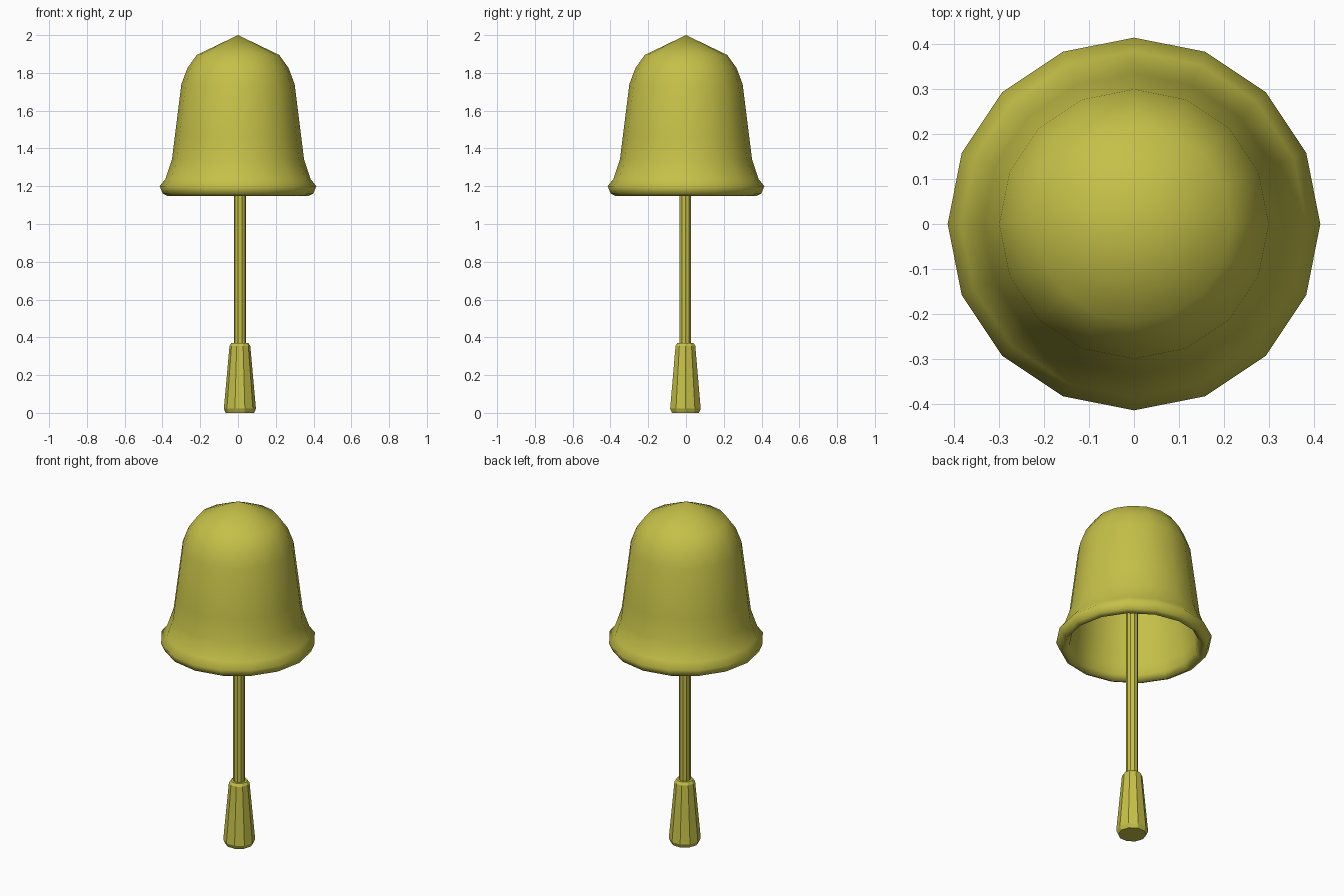
import bpy
import bmesh
import math

cube = bpy.data.objects.get("Cube")
if cube:
    bpy.data.objects.remove(cube, do_unlink=True)

# Single brass-like colour
brass = bpy.data.materials.new("brass_yellow")
colour = (0.56, 0.53, 0.065, 1.0)
brass.diffuse_color = colour
brass.use_nodes = True
brass.node_tree.nodes["Principled BSDF"].inputs["Base Color"].default_value = colour


def lathe(name, profile, sides, centre=(0.0, 0.0), smooth=False):
    """Revolve (radius, z) points around z; zero radius makes a pole."""
    bm = bmesh.new()
    rings = []
    for r, z in profile:
        if r == 0:
            rings.append([bm.verts.new((centre[0], centre[1], z))] * sides)
        else:
            angles = [2 * math.pi * i / sides for i in range(sides)]
            rings.append([bm.verts.new((centre[0] + r * math.cos(a),
                                        centre[1] + r * math.sin(a), z))
                          for a in angles])
    for low, high in zip(rings, rings[1:]):
        for i in range(sides):
            j = (i + 1) % sides
            corners = [low[i], low[j], high[j], high[i]]
            bm.faces.new(list(dict.fromkeys(corners)))
    # Flat caps on open ends
    for ring in (rings[0], rings[-1]):
        if len(set(ring)) == sides:
            bm.faces.new(ring)
    bmesh.ops.recalc_face_normals(bm, faces=bm.faces)
    mesh = bpy.data.meshes.new(name)
    bm.to_mesh(mesh)
    bm.free()
    mesh.materials.append(brass)
    for poly in mesh.polygons:
        poly.use_smooth = smooth
    obj = bpy.data.objects.new(name, mesh)
    bpy.context.collection.objects.link(obj)
    return obj


# Hollow bell: inner wall from its crown down, around the lip, up the outside
inner = [(0, 1.93), (0.19, 1.86), (0.24, 1.80), (0.275, 1.73),
         (0.31, 1.46), (0.325, 1.335), (0.338, 1.24), (0.345, 1.18)]
outer = [(0.372, 1.147), (0.398, 1.16), (0.415, 1.20), (0.385, 1.237),
         (0.35, 1.34), (0.335, 1.46), (0.30, 1.74), (0.268, 1.825),
         (0.218, 1.895), (0, 2.0)]
lathe("bell_shell", inner + outer, 16, smooth=True)

# Clapper: thin rod hung from the crown and a tapered weight, slightly off centre
axis = (0.01, -0.003)
lathe("clapper_rod", [(0.032, 0.35), (0.032, 1.90)], 10, axis)
lathe("clapper_weight", [(0.075, 0.0), (0.085, 0.022), (0.055, 0.355),
                         (0.045, 0.37)], 10, axis)
